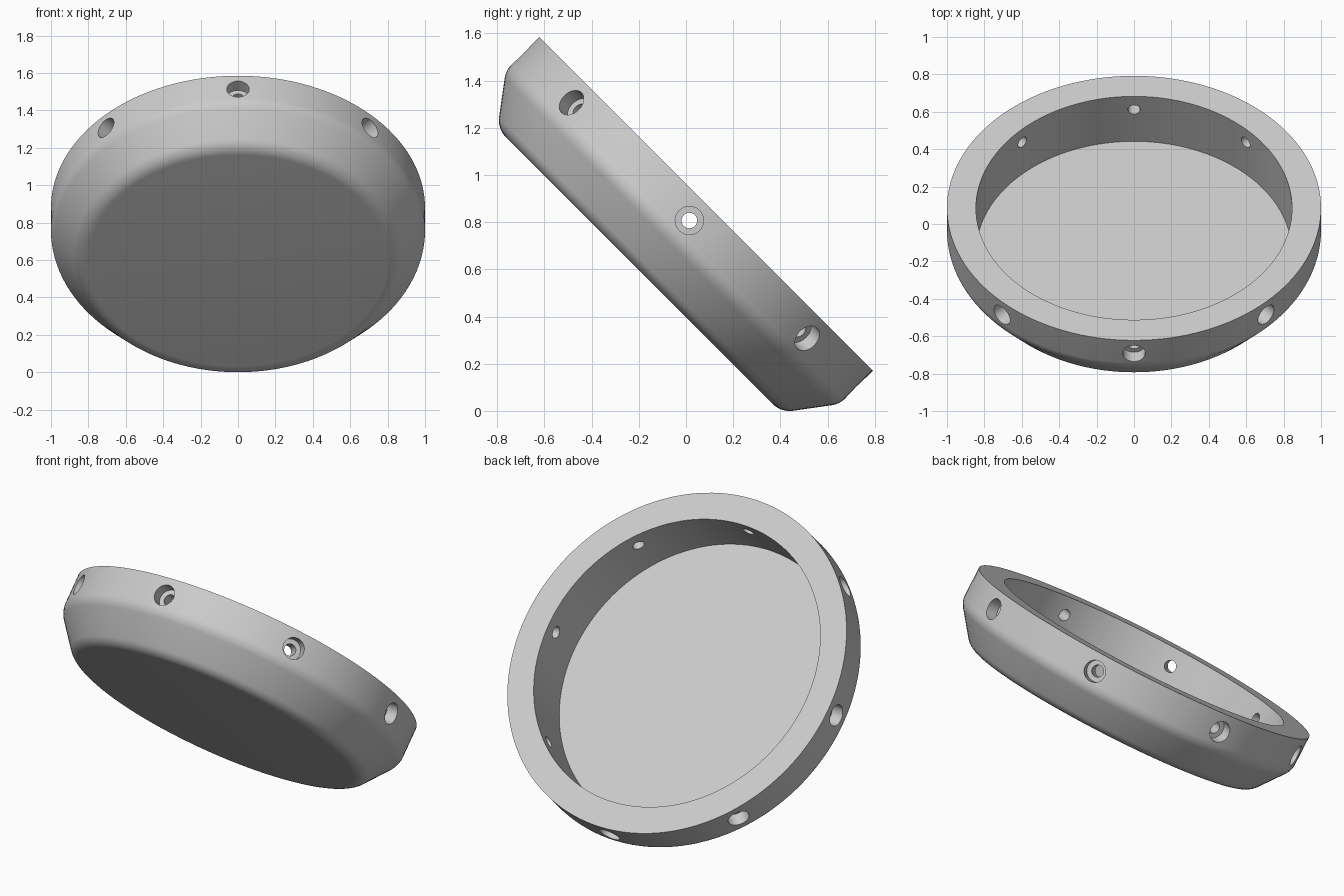
import bpy, bmesh
from math import sin, cos, tan, pi, radians, atan2
from mathutils import Matrix, Vector

cube = bpy.data.objects.get("Cube")
if cube:
    bpy.data.objects.remove(cube, do_unlink=True)

SEGMENTS = 128
OUTER, INNER = 1.0, 0.845
DEPTH, FLOOR = 0.40, 0.34
FILLET = 0.10
HOLE_COUNT, HOLE_DEPTH = 8, 0.10

grey = bpy.data.materials.new("light_grey")
grey.use_nodes = True
grey.diffuse_color = (0.6, 0.6, 0.6, 1)
grey.node_tree.nodes["Principled BSDF"].inputs["Base Color"].default_value = (0.6, 0.6, 0.6, 1)


def fillet(before, corner, after, radius, steps=8):
    """Points of a rounded corner, tangent to both neighbouring lines."""
    p, c, n = Vector(before), Vector(corner), Vector(after)
    a, b = (p - c).normalized(), (n - c).normalized()
    half = a.angle(b) / 2
    centre = c + (a + b).normalized() * radius / sin(half)
    start = c + a * radius / tan(half) - centre
    end = c + b * radius / tan(half) - centre
    t0, t1 = atan2(start.y, start.x), atan2(end.y, end.x)
    return [(centre.x + radius * cos(t), centre.y + radius * sin(t))
            for t in (t0 + (t1 - t0) * i / steps for i in range(steps + 1))]


def lathe(bm, profile, segments, matrix=Matrix()):
    """Revolve a profile of (radius, height); its ends are closed with discs."""
    rings = []
    for r, z in profile:
        rings.append([bm.verts.new(matrix @ Vector((r * cos(2 * pi * i / segments),
                                                    r * sin(2 * pi * i / segments), z)))
                      for i in range(segments)])
    for low, high in zip(rings, rings[1:]):
        for i in range(segments):
            j = (i + 1) % segments
            bm.faces.new((low[i], low[j], high[j], high[i]))
    bm.faces.new(rings[0][::-1])
    bm.faces.new(rings[-1])


def finish(bm, name):
    bmesh.ops.recalc_face_normals(bm, faces=bm.faces)
    mesh = bpy.data.meshes.new(name)
    bm.to_mesh(mesh)
    bm.free()
    mesh.materials.append(grey)
    obj = bpy.data.objects.new(name, mesh)
    bpy.context.collection.objects.link(obj)
    return obj


# Shallow dish: flat base, rounded taper, straight side, flat rim, recessed floor
base, heel, shoulder, rim = (0, -DEPTH), (0.85, -DEPTH), (OUTER, -0.20), (OUTER, 0)
profile = (fillet(base, heel, shoulder, FILLET) + fillet(heel, shoulder, rim, FILLET)
           + [rim, (INNER, 0), (INNER, -FLOOR)])
bm = bmesh.new()
lathe(bm, profile, SEGMENTS)
dish = finish(bm, "dish")

# Counterbored holes running through the wall
bm = bmesh.new()
bore = [(0.033, 0.75), (0.033, 0.93), (0.06, 0.93), (0.06, 1.1)]
for k in range(HOLE_COUNT):
    turn = Matrix.Rotation(2 * pi * k / HOLE_COUNT, 4, 'Z')
    lathe(bm, bore, 32, Matrix.Translation((0, 0, -HOLE_DEPTH)) @ turn @ Matrix.Rotation(pi / 2, 4, 'Y'))
cutter = finish(bm, "hole_cutter")
cutter.hide_render = True

cut = dish.modifiers.new("holes", 'BOOLEAN')
cut.operation = 'DIFFERENCE'
cut.solver = 'EXACT'
cut.object = cutter
bpy.context.view_layer.objects.active = dish
dish.select_set(True)
bpy.ops.object.modifier_apply(modifier=cut.name)
bpy.data.objects.remove(cutter, do_unlink=True)

# Smooth walls with crisp rims, tilted to face up and back
bpy.ops.object.shade_smooth_by_angle(angle=radians(30))
dish.rotation_euler.x = radians(-45)
dish.location = (0, 0.085, 0.878)
